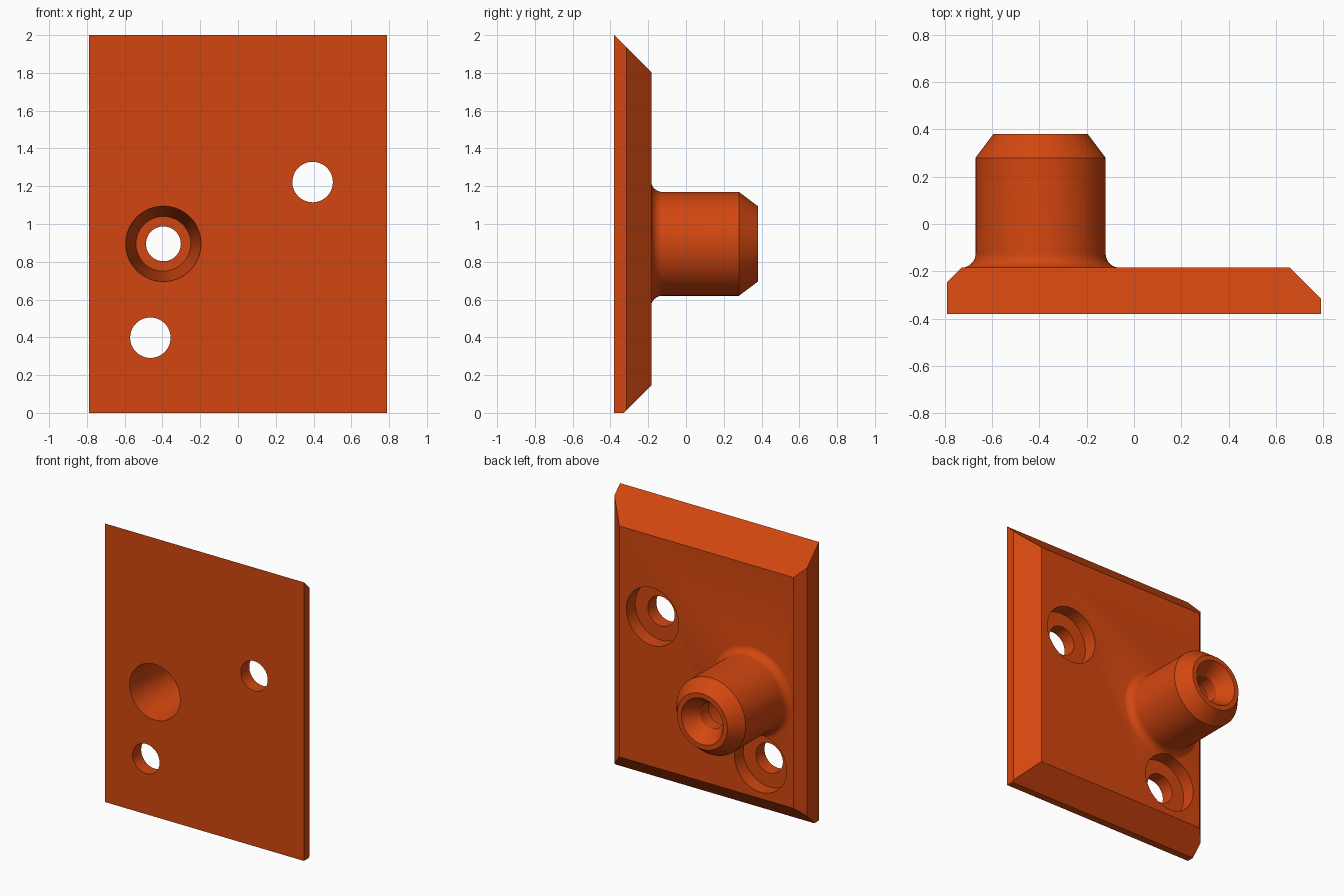
import bpy, bmesh, math
from mathutils import Vector

if "Cube" in bpy.data.objects:
    bpy.data.objects.remove(bpy.data.objects["Cube"])

orange = bpy.data.materials.new("orange")
orange.diffuse_color = (0.65, 0.062, 0.005, 1)
orange.use_nodes = True
orange.node_tree.nodes["Principled BSDF"].inputs["Base Color"].default_value = orange.diffuse_color

FRONT, BACK = -0.38, -0.183
SEG = 96


def make_object(name, bm):
    bmesh.ops.recalc_face_normals(bm, faces=bm.faces)
    mesh = bpy.data.meshes.new(name)
    bm.to_mesh(mesh)
    bm.free()
    mesh.materials.append(orange)
    obj = bpy.data.objects.new(name, mesh)
    bpy.context.collection.objects.link(obj)
    return obj


def lathe(name, profile, x, z):
    """Closed solid from (radius, y) points turned about a y-parallel axis."""
    bm = bmesh.new()
    rings = []
    for r, y in profile:
        rings.append([bm.verts.new((x + r * math.cos(2 * math.pi * i / SEG), y,
                                    z + r * math.sin(2 * math.pi * i / SEG)))
                      for i in range(SEG)])
    for a, b in zip(rings, rings[1:]):
        for i in range(SEG):
            j = (i + 1) % SEG
            bm.faces.new((a[i], a[j], b[j], b[i]))
    bm.faces.new(rings[0])
    bm.faces.new(rings[-1])
    return make_object(name, bm)


def combine(target, tool, operation):
    mod = target.modifiers.new(operation.lower(), 'BOOLEAN')
    mod.operation = operation
    mod.solver = 'EXACT'
    mod.object = tool
    bpy.context.view_layer.objects.active = target
    bpy.ops.object.modifier_apply(modifier=mod.name)
    bpy.data.objects.remove(tool, do_unlink=True)


# Plate: a block with a different 45 degree bevel on each back edge
bm = bmesh.new()
bmesh.ops.create_cube(bm, size=1)
for v in bm.verts:
    v.co = Vector((v.co.x * 1.58, FRONT + (v.co.y + 0.5) * (BACK - FRONT), v.co.z * 2 + 1))
bevels = [((0, BACK, 1.803), (0, 1, 1)),
          ((0, BACK, 0.145), (0, 1, -1)),
          ((0.657, BACK, 0), (1, 1, 0)),
          ((-0.727, BACK, 0), (-1, 1, 0))]
for point, normal in bevels:
    bmesh.ops.bisect_plane(bm, geom=bm.verts[:] + bm.edges[:] + bm.faces[:], dist=1e-5,
                           plane_co=point, plane_no=normal, clear_outer=True)
    bmesh.ops.holes_fill(bm, edges=[e for e in bm.edges if e.is_boundary], sides=0)
bmesh.ops.remove_doubles(bm, verts=bm.verts, dist=1e-5)
plate = make_object("mounting_plate", bm)

# Boss with a filleted root and a tapered tip
BX, BZ = -0.395, 0.895
fillet = [(0.335 - 0.06 * math.sin(a), -0.125 - 0.06 * math.cos(a))
          for a in [math.radians(90 * i / 10) for i in range(11)]]
boss = lathe("boss", [(0.33, -0.3)] + fillet + [(0.275, 0.28), (0.2, 0.38)], BX, BZ)
combine(plate, boss, 'UNION')

# Tapered bore from the front, small through hole, countersink at the tip
bore = lathe("bore_cutter", [(0.2005, -0.39), (0.145, 0.18), (0.092, 0.18),
                             (0.092, 0.275), (0.172, 0.39)], BX, BZ)
combine(plate, bore, 'DIFFERENCE')

# Two screw holes, counterbored from the back
for x, z in ((0.395, 1.222), (-0.464, 0.398)):
    hole = lathe("screw_hole_cutter", [(0.107, -0.5), (0.107, -0.283),
                                       (0.207, -0.283), (0.207, -0.1)], x, z)
    combine(plate, hole, 'DIFFERENCE')

bpy.ops.object.select_all(action='DESELECT')
plate.select_set(True)
bpy.context.view_layer.objects.active = plate
bpy.ops.object.shade_smooth_by_angle(angle=math.radians(25))
